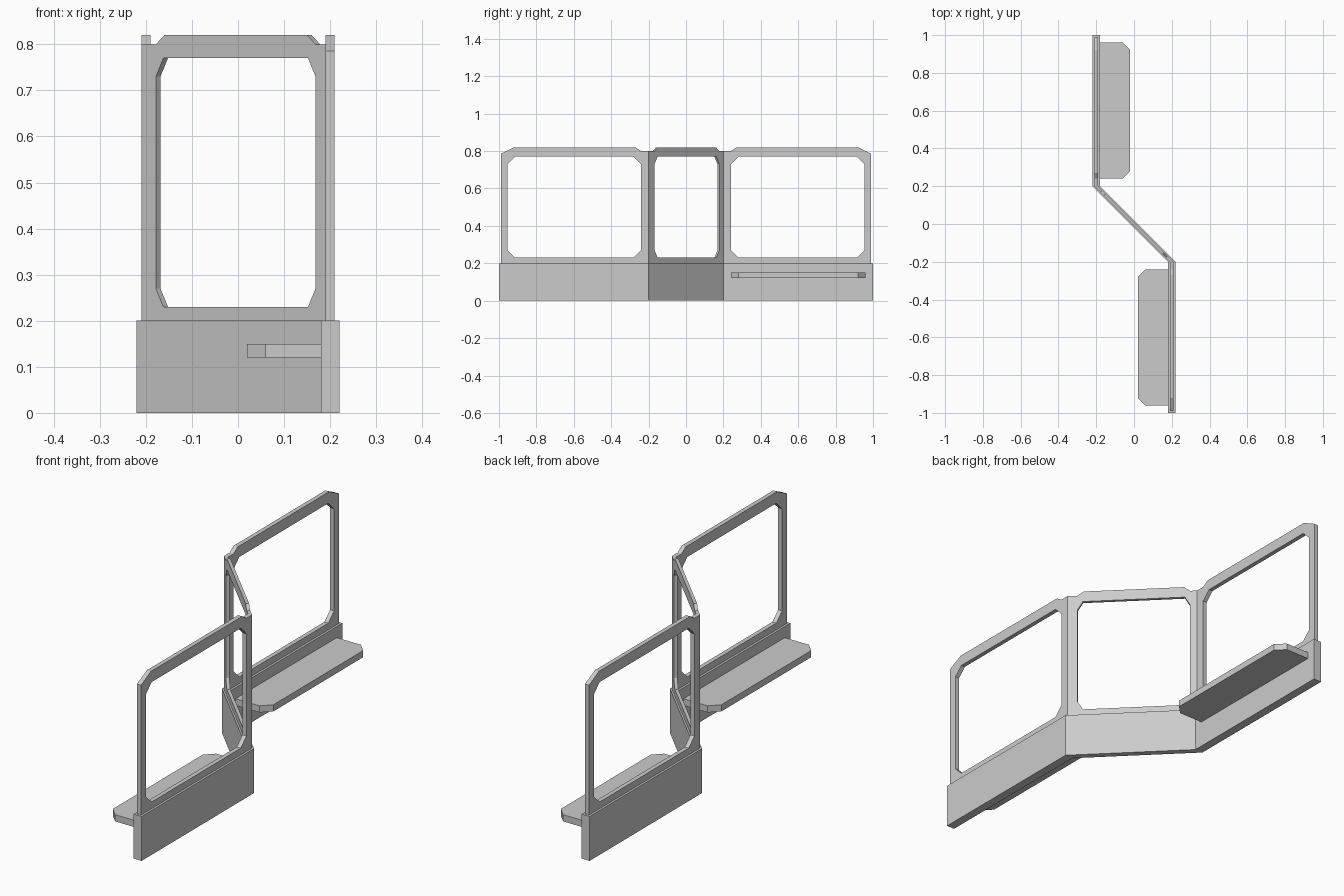
import bpy, bmesh
from math import pi, sqrt
from mathutils import Matrix, Vector

cube = bpy.data.objects.get("Cube")
if cube:
    bpy.data.objects.remove(cube, do_unlink=True)

grey = bpy.data.materials.new("plain grey")
grey.use_nodes = True
grey.diffuse_color = (0.6, 0.6, 0.6, 1)
grey.node_tree.nodes["Principled BSDF"].inputs["Base Color"].default_value = (0.6, 0.6, 0.6, 1)


def finish(bm, name, turn=0):
    """Turn the part about the centre and make it an object."""
    bm.transform(Matrix.Rotation(turn, 4, "Z"))
    bmesh.ops.recalc_face_normals(bm, faces=bm.faces[:])
    mesh = bpy.data.meshes.new(name)
    bm.to_mesh(mesh)
    bm.free()
    mesh.materials.append(grey)
    bpy.context.collection.objects.link(bpy.data.objects.new(name, mesh))


def slab(name, outline, bottom, top, turn=0):
    """Plan outline raised between two heights."""
    bm = bmesh.new()
    face = bm.faces.new([bm.verts.new((x, y, bottom)) for x, y in outline])
    up = bmesh.ops.extrude_face_region(bm, geom=[face])["geom"]
    bmesh.ops.translate(bm, vec=(0, 0, top - bottom),
                        verts=[v for v in up if isinstance(v, bmesh.types.BMVert)])
    finish(bm, name, turn)


def opening(a, b, cut):
    """Window opening with clipped corners, as (along, height) points."""
    lo, hi, rise = 0.23, 0.77, 0.04
    return [(a + cut, lo), (b - cut, lo), (b, lo + rise), (b, hi - rise),
            (b - cut, hi), (a + cut, hi), (a, hi - rise), (a, lo + rise)]


def frame(name, outer, hole, origin, along, half, mitre_at=None, turn=0):
    """Upright frame: profile with a hole, given thickness across its line."""
    bm = bmesh.new()
    edges = []
    for loop in (outer, hole):
        verts = [bm.verts.new((s, -half, z)) for s, z in loop]
        edges += [bm.edges.new((verts[i - 1], verts[i])) for i in range(len(verts))]
    bmesh.ops.triangle_fill(bm, use_beauty=True, edges=edges, normal=(0, -1, 0))
    out = bmesh.ops.extrude_face_region(bm, geom=bm.faces[:])["geom"]
    bmesh.ops.translate(bm, vec=(0, 2 * half, 0),
                        verts=[v for v in out if isinstance(v, bmesh.types.BMVert)])
    along = Vector(along).normalized()
    across = Vector((along.y, -along.x, 0))
    for v in bm.verts:
        s, t, z = v.co
        if mitre_at and abs(s) > mitre_at - 0.001:
            s -= t  # ends meet the neighbouring frames squarely
        v.co = Vector(origin) + along * s + across * t + Vector((0, 0, z))
    finish(bm, name, turn)


# Low wall: three runs joined in a zigzag
line = [(0.2, -1), (0.2, -0.2), (-0.2, 0.2), (-0.2, 1)]
for name, (a, b) in zip(("front_wall", "middle_wall", "back_wall"), zip(line, line[1:])):
    slab(name, [(a[0] - 0.02, a[1]), (a[0] + 0.02, a[1]),
                (b[0] + 0.02, b[1]), (b[0] - 0.02, b[1])], 0, 0.2)

# Long window frames and shelves, repeated by a half turn
long_outer = [(0.2, 0.2), (0.99, 0.2), (0.99, 0.785), (0.92, 0.82),
              (0.27, 0.82), (0.24, 0.8), (0.2, 0.8)]
shelf = [(-0.18, 0.24), (-0.06, 0.24), (-0.02, 0.28),
         (-0.02, 0.92), (-0.06, 0.96), (-0.18, 0.96)]
for side, turn in (("back", 0), ("front", pi)):
    frame(side + "_window_frame", long_outer, opening(0.24, 0.955, 0.04),
          (-0.2, 0, 0), (0, 1, 0), 0.01, turn=turn)
    slab(side + "_shelf", shelf, 0.12, 0.15, turn)

# Diagonal middle window frame
end = 0.2 * sqrt(2)
mid_outer = [(-end, 0.2), (end, 0.2), (end, 0.8), (0.245, 0.8),
             (0.219, 0.82), (-0.219, 0.82), (-0.245, 0.8), (-end, 0.8)]
frame("middle_window_frame", mid_outer, opening(-0.245, 0.245, 0.023),
      (0, 0, 0), (-1, 1, 0), 0.01 / sqrt(2), mitre_at=end)
